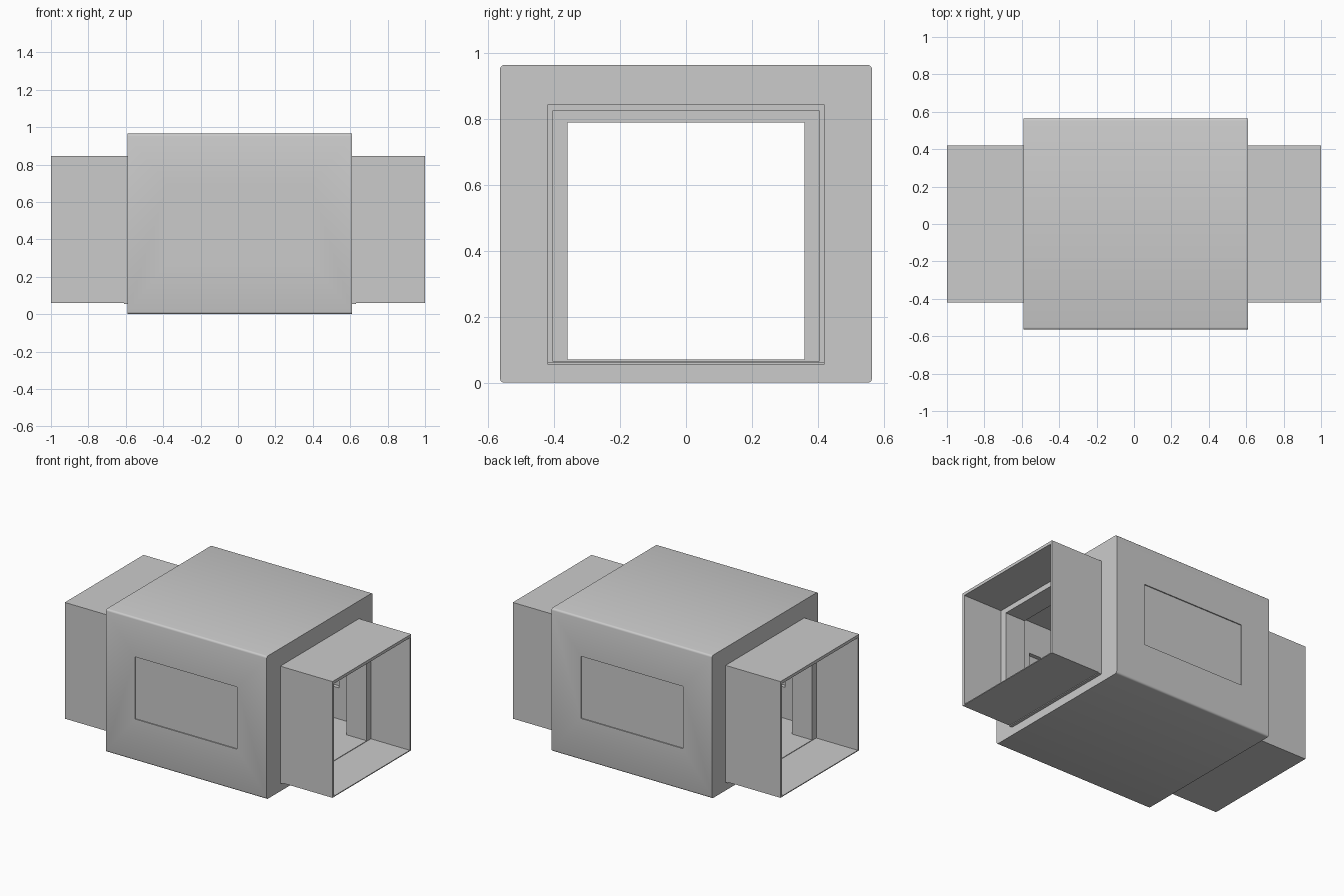
import bpy, bmesh
from math import radians

if "Cube" in bpy.data.objects:
    bpy.data.objects.remove(bpy.data.objects["Cube"])

CX = 0.01            # centre of the main body along x


def box(name, x0, x1, y0, y1, z0, z1):
    bm = bmesh.new()
    bmesh.ops.create_cube(bm, size=1)
    for v in bm.verts:
        v.co.x = x1 if v.co.x > 0 else x0
        v.co.y = y1 if v.co.y > 0 else y0
        v.co.z = z1 if v.co.z > 0 else z0
    me = bpy.data.meshes.new(name)
    bm.to_mesh(me)
    bm.free()
    ob = bpy.data.objects.new(name, me)
    bpy.context.collection.objects.link(ob)
    return ob


def activate(ob):
    bpy.ops.object.select_all(action='DESELECT')
    ob.select_set(True)
    bpy.context.view_layer.objects.active = ob


def cut(ob, *bounds):
    """Subtract a box from an object, then drop the cutter."""
    cutter = box("cutter", *bounds)
    cutter.hide_render = True
    mod = ob.modifiers.new("cut", 'BOOLEAN')
    mod.operation = 'DIFFERENCE'
    mod.solver = 'EXACT'
    mod.object = cutter
    activate(ob)
    bpy.ops.object.modifier_apply(modifier=mod.name)
    bpy.data.objects.remove(cutter, do_unlink=True)


def tube(name, x0, x1, outer, inner):
    """Rectangular duct along x; outer and inner are (half width, z0, z1)."""
    def ring(bm, x, r):
        w, a, b = r
        return [bm.verts.new((x, y, z)) for y, z in ((-w, a), (w, a), (w, b), (-w, b))]
    bm = bmesh.new()
    loops = [ring(bm, x0, outer), ring(bm, x1, outer), ring(bm, x1, inner), ring(bm, x0, inner)]
    for i in range(4):
        a, b = loops[i], loops[(i + 1) % 4]
        for j in range(4):
            k = (j + 1) % 4
            bm.faces.new((a[j], a[k], b[k], b[j]))
    bmesh.ops.recalc_face_normals(bm, faces=bm.faces)
    me = bpy.data.meshes.new(name)
    bm.to_mesh(me)
    bm.free()
    ob = bpy.data.objects.new(name, me)
    bpy.context.collection.objects.link(ob)
    return ob


# Main body with its long edges rounded
body = box("main_body", -0.59, 0.61, -0.565, 0.565, 0, 0.965)
bm = bmesh.new()
bm.from_mesh(body.data)
long_edges = [e for e in bm.edges if abs(e.verts[0].co.x - e.verts[1].co.x) > 0.5]
bmesh.ops.bevel(bm, geom=long_edges, offset=0.013, segments=3, profile=0.5, affect='EDGES')
bm.to_mesh(body.data)
bm.free()

# Hollow room, end passages and window openings
cut(body, -0.54, 0.56, -0.52, 0.52, 0.07, 0.92)
cut(body, -0.8, 0.8, -0.36, 0.36, 0.07, 0.79)
cut(body, -0.375, 0.39, -0.8, 0.8, 0.28, 0.70)
activate(body)
bpy.ops.object.shade_smooth_by_angle(angle=radians(40))

# Slightly recessed window panes
for side, s in (("front", -1), ("back", 1)):
    y = sorted((s * 0.547, s * 0.558))
    box(side + "_window_pane", -0.375, 0.39, y[0], y[1], 0.28, 0.70)

# End sleeves, door frames and thresholds
for side, s in (("left", -1), ("right", 1)):
    face = CX + s * 0.60

    def span(a, b):
        return sorted((a, b))

    tube(side + "_sleeve", *span(face, s * 1.0), (0.42, 0.06, 0.845), (0.405, 0.066, 0.825))
    tube(side + "_door_frame", *span(face, face + s * 0.10),
         (0.406, 0.062, 0.826), (0.36, 0.07, 0.79))
    box(side + "_threshold", *span(face, face + s * 0.02), -0.42, 0.42, 0.055, 0.064)
